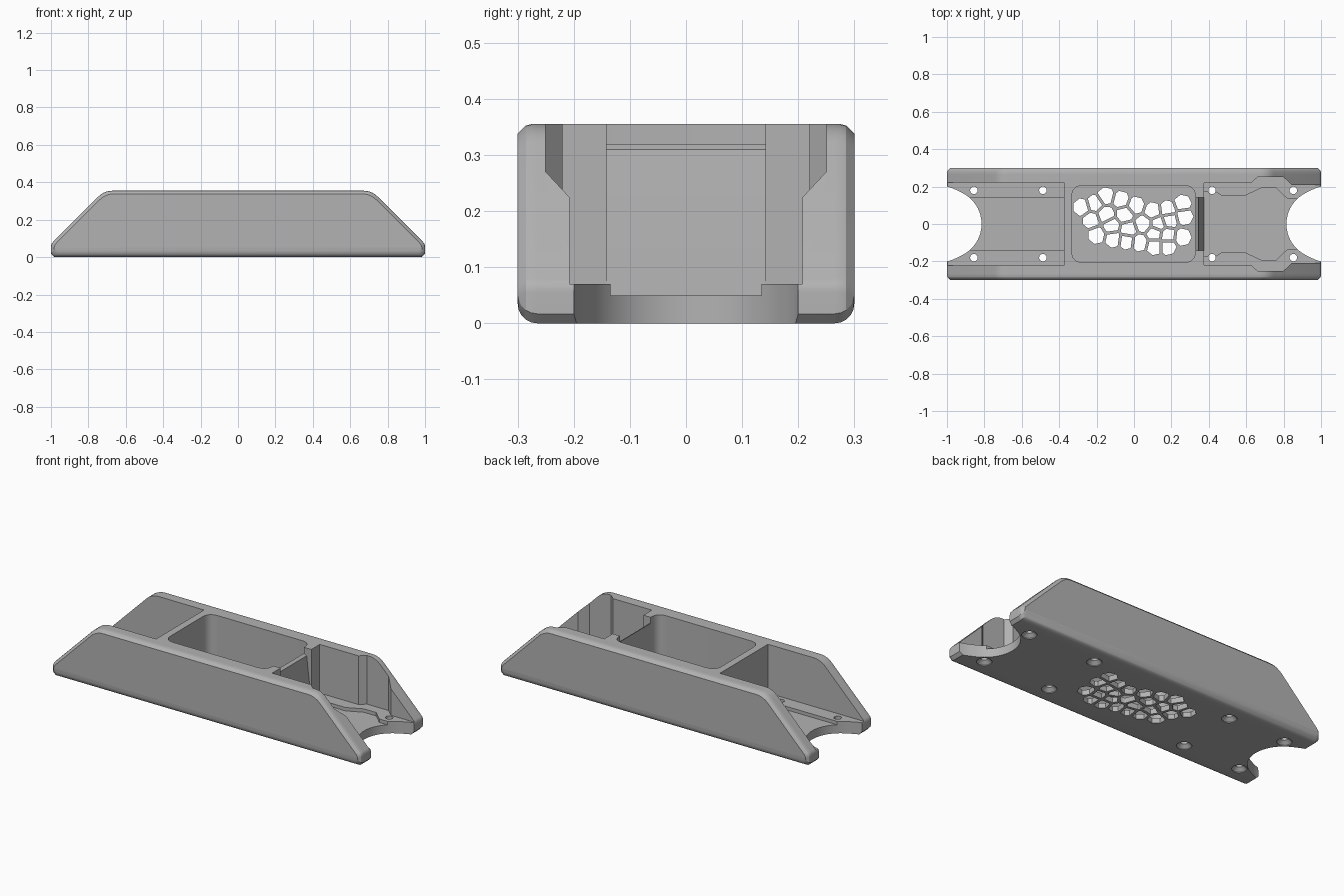
import bpy, bmesh, math
from mathutils import Vector

cube = bpy.data.objects.get("Cube")
if cube:
    bpy.data.objects.remove(cube, do_unlink=True)

grey = bpy.data.materials.new("plain grey")
grey.use_nodes = True
colour = (0.45, 0.45, 0.45, 1)
grey.diffuse_color = colour
grey.node_tree.nodes["Principled BSDF"].inputs["Base Color"].default_value = colour


def loft(bm, rings):
    """Skin a stack of equal rings and cap both ends."""
    loops = [[bm.verts.new(p) for p in ring] for ring in rings]
    n = len(loops[0])
    for a, b in zip(loops, loops[1:]):
        for i in range(n):
            j = (i + 1) % n
            bm.faces.new((a[i], a[j], b[j], b[i]))
    bm.faces.new(loops[0])
    bm.faces.new(loops[-1])


def make(name, bm):
    bmesh.ops.recalc_face_normals(bm, faces=bm.faces)
    mesh = bpy.data.meshes.new(name)
    bm.to_mesh(mesh)
    bm.free()
    obj = bpy.data.objects.new(name, mesh)
    bpy.context.collection.objects.link(obj)
    mesh.materials.append(grey)
    return obj


def flat(pts, z):
    return [(x, y, z) for x, y in pts]


def circle(x, y, r, n=24):
    return [(x + r * math.cos(math.tau * i / n), y + r * math.sin(math.tau * i / n))
            for i in range(n)]


def rounded(corner, before, after, t, steps=5):
    """Soften one polygon corner."""
    c, a, b = Vector(corner), Vector(before), Vector(after)
    p, q = c + (a - c).normalized() * t, c + (b - c).normalized() * t
    out = []
    for i in range(steps + 1):
        s = i / steps
        out.append(tuple(p * (1 - s) ** 2 + c * 2 * s * (1 - s) + q * s * s))
    return out


def mirror_y(half):
    return half + [(x, -y) for x, y in reversed(half)]


# Outer shell: sloped side profile lofted across the width
def profile(inset, bottom):
    end, top, cham = 1 - inset, 0.355 - inset, 0.017
    foot = (end, bottom + cham)
    low = (end, 0.07 - 0.414 * inset)
    high = (0.715 - 0.414 * inset, top)
    half = [(end - cham, bottom), foot]
    half += rounded(low, foot, high, 0.015)
    half += rounded(high, low, (0, top), 0.045)
    return half + [(-x, z) for x, z in reversed(half)]


radius = 0.035
stations = []
for k in range(6):
    a = math.pi / 2 * k / 5
    y = 0.3 - radius + radius * math.sin(a)
    stations.append((y, max(0, y - 0.283), radius * (1 - math.cos(a))))
stations = [(-y, d, b) for y, d, b in reversed(stations)] + stations
bm = bmesh.new()
loft(bm, [[(x, y, z) for x, z in profile(d, b)] for y, d, b in stations])
body = make("channel_body", bm)


def carve(bm):
    cutter = make("cutter", bm)
    cutter.hide_render = True
    mod = body.modifiers.new("carve", "BOOLEAN")
    mod.operation, mod.solver, mod.object = "DIFFERENCE", "EXACT", cutter
    bpy.context.view_layer.objects.active = body
    bpy.ops.object.modifier_apply(modifier=mod.name)
    bpy.data.objects.remove(cutter, do_unlink=True)


def cut_prism(pts, lo, hi=0.6):
    bm = bmesh.new()
    loft(bm, [flat(pts, lo), flat(pts, hi)])
    carve(bm)


def cut_box(x0, x1, half_width, floor):
    cut_prism(mirror_y([(x0, half_width), (x1, half_width)]), floor)


# Centre pocket with rounded corners
rect = [(-0.333, 0.205), (0.328, 0.205), (0.328, -0.205), (-0.333, -0.205)]
pocket = []
for i, c in enumerate(rect):
    pocket += rounded(c, rect[i - 1], rect[(i + 1) % 4], 0.06, 6)
cut_prism(pocket, 0.03)

# Plain bay with a sunken channel
cut_box(-1.2, -0.375, 0.222, 0.07)
cut_box(-1.2, -0.375, 0.14, 0.05)

# Stepped bay: main room, flared side recesses, mouth, sunken floor
cut_box(0.375, 0.795, 0.22, 0.07)
cut_prism(mirror_y([(0.5, 0.175), (0.575, 0.175), (0.66, 0.25), (0.8, 0.25),
                    (0.845, 0.208), (1.2, 0.208)]), 0.07)
cut_prism(mirror_y([(0.375, 0.17), (0.44, 0.17), (0.47, 0.15), (0.59, 0.15),
                    (0.68, 0.192), (0.76, 0.192), (0.82, 0.135), (1.2, 0.135)]), 0.05)

# Lowered, drafted divider between pocket and stepped bay
section = [(0.3, 0.32), (0.33, 0.32), (0.345, 0.31), (0.375, 0.052),
           (0.5, 0.052), (0.5, 0.5), (0.3, 0.5)]
bm = bmesh.new()
loft(bm, [[(x, y, z) for x, z in section] for y in (-0.142, 0.142)])
carve(bm)

# Flared half-round notches in both ends
arc = [(1 - 0.185 * math.cos(math.radians(a)), 0.185 * math.sin(math.radians(a)))
       for a in range(3, 66, 6)]
notch = mirror_y(arc + [(0.95, 0.182), (0.975, 0.193), (1, 0.2), (1.1, 0.2)])
for side in (1, -1):
    cut_prism([(side * x, y) for x, y in notch], -0.1, 0.3)

# Countersunk screw holes
bm = bmesh.new()
for x in (-0.856, -0.487, 0.417, 0.852):
    for y in (-0.18, 0.18):
        loft(bm, [flat(circle(x, y, r), z) for r, z in
                  ((0.04, -0.05), (0.04, 0.004), (0.02, 0.022), (0.02, 0.12))])
carve(bm)

# Cellular vent: each cell is the area nearest its seed, shrunk by half a rib
seeds = [Vector(p) / 100 for p in (
    (-28, 9), (-21, 11), (-15, 15), (-7, 13), (1, 10), (10, 7), (18, 8), (26, 11),
    (-23, 2), (-15, 5), (-5, 5), (5, 0), (-12, -1), (-3, -3), (13, 0), (19, 2),
    (27, 4), (-20, -6), (-11, -8), (-4, -9), (3, -10), (11, -12), (11, -5),
    (18, -6), (26, -7), (18, -12))]


def clip(poly, point, normal):
    out = []
    for i, b in enumerate(poly):
        a = poly[i - 1]
        da, db = (a - point).dot(normal), (b - point).dot(normal)
        if da * db < 0:
            out.append(a.lerp(b, da / (da - db)))
        if db <= 0:
            out.append(b)
    return out


bm = bmesh.new()
for s in seeds:
    cell = [Vector(p) for p in circle(s.x, s.y, 0.048, 7)]
    for other in seeds:
        if other is not s:
            n = (other - s).normalized()
            cell = clip(cell, (s + other) / 2 - n * 0.008, n)
    if len(cell) > 2:
        loft(bm, [flat(cell, -0.05), flat(cell, 0.1)])
carve(bm)

# Smooth curved walls, crisp edges
bpy.ops.object.select_all(action="DESELECT")
body.select_set(True)
bpy.context.view_layer.objects.active = body
bpy.ops.object.shade_smooth_by_angle(angle=math.radians(28))
